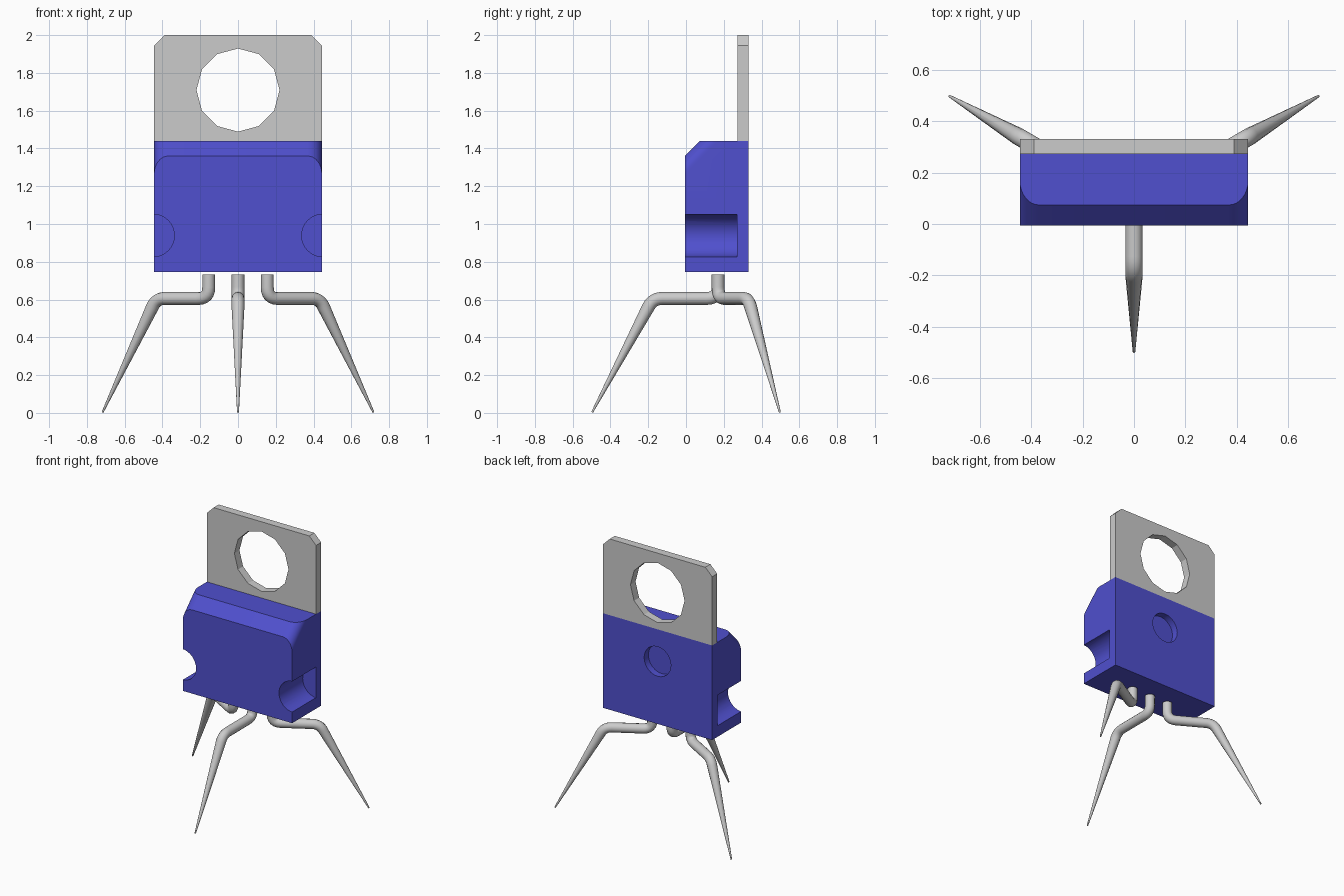
import bpy, bmesh, math
from mathutils import Vector

if "Cube" in bpy.data.objects:
    bpy.data.objects.remove(bpy.data.objects["Cube"])

W = 0.444                      # half width of body and tab
YF, YT, YB = -0.006, 0.272, 0.331   # body front, tab front, common back
ZB, ZT = 0.745, 1.44           # body bottom and top


def make_object(name, bm):
    bmesh.ops.recalc_face_normals(bm, faces=bm.faces[:])
    mesh = bpy.data.meshes.new(name)
    bm.to_mesh(mesh)
    bm.free()
    ob = bpy.data.objects.new(name, mesh)
    bpy.context.collection.objects.link(ob)
    return ob


def activate(ob):
    bpy.ops.object.select_all(action='DESELECT')
    ob.select_set(True)
    bpy.context.view_layer.objects.active = ob


def loft(name, rings):
    bm = bmesh.new()
    rows = [[bm.verts.new(p) for p in ring] for ring in rings]
    n = len(rows[0])
    for a, b in zip(rows, rows[1:]):
        for i in range(n):
            bm.faces.new((a[i], a[(i + 1) % n], b[(i + 1) % n], b[i]))
    bm.faces.new(rows[0])
    bm.faces.new(rows[-1])
    return make_object(name, bm)


def drill(ob, x, z, r, y0, y1, sides):
    """Cut a round hole running along y."""
    circle = [(x + r * math.cos(2 * math.pi * i / sides),
               z + r * math.sin(2 * math.pi * i / sides)) for i in range(sides)]
    cutter = loft("hole_cutter", [[(cx, y, cz) for cx, cz in circle] for y in (y0, y1)])
    cutter.hide_render = True
    mod = ob.modifiers.new("hole", 'BOOLEAN')
    mod.operation, mod.solver, mod.object = 'DIFFERENCE', 'EXACT', cutter
    activate(ob)
    bpy.ops.object.modifier_apply(modifier=mod.name)
    bpy.data.objects.remove(cutter, do_unlink=True)


# Body: profile with a top front chamfer that grows in an arc toward both sides
R = 0.075
half = []
for i in range(9):
    a = math.radians(90 * i / 8)
    half.append((W - R + R * math.sin(a), 0.08 + 0.095 * (1 - math.cos(a))))
columns = [(-x, c) for x, c in reversed(half)] + half
body = loft("body", [[(x, YB, ZB), (x, YB, ZT), (x, YF + c, ZT), (x, YF, ZT - c), (x, YF, ZB)]
                     for x, c in columns])

# Side notches and the shallow round mark on the back
for s in (-1, 1):
    drill(body, s * (W + 0.006), 0.939, 0.113, YF - 0.1, 0.27, 32)
drill(body, 0, 1.204, 0.109, YB - 0.05, YB + 0.1, 24)
blue = bpy.data.materials.new("blue_plastic")
blue.diffuse_color = (0.08, 0.08, 0.62, 1)
blue.use_nodes = True
blue.node_tree.nodes["Principled BSDF"].inputs["Base Color"].default_value = blue.diffuse_color
body.data.materials.append(blue)
activate(body)
bpy.ops.object.shade_smooth_by_angle(angle=math.radians(25))

# Metal tab with clipped corners and a twelve-sided hole
C = 0.055
outline = [(-W, ZT), (W, ZT), (W, 2 - C), (W - C, 2), (C - W, 2), (-W, 2 - C)]
tab = loft("mounting_tab", [[(x, y, z) for x, z in outline] for y in (YT, YB)])
drill(tab, 0, 1.709, 0.22, YT - 0.1, YB + 0.1, 12)


def leg(name, corners, radius=0.034, tip=0.005):
    """Bent wire: vertical stub, horizontal run, then a tapering foot."""
    a, b, c, d = [Vector(p) for p in corners]
    pts = [(a, radius)]
    for prev, cur, nxt, size in ((a, b, c, 0.06), (b, c, d, 0.05)):
        p = cur + (prev - cur).normalized() * size
        q = cur + (nxt - cur).normalized() * size
        for i in range(7):
            t = i / 6
            pts.append((p * (1 - t) ** 2 + cur * 2 * t * (1 - t) + q * t * t, radius))
    pts.append((d, tip))
    curve = bpy.data.curves.new(name, 'CURVE')
    curve.dimensions = '3D'
    curve.bevel_depth = 1
    curve.bevel_resolution = 4
    curve.use_fill_caps = True
    spline = curve.splines.new('POLY')
    spline.points.add(len(pts) - 1)
    for sp, (co, r) in zip(spline.points, pts):
        sp.co = (*co, 1)
        sp.radius = r
    ob = bpy.data.objects.new(name, curve)
    bpy.context.collection.objects.link(ob)
    activate(ob)
    bpy.ops.object.convert(target='MESH')
    ob = bpy.context.object
    bpy.ops.object.shade_smooth_by_angle(angle=math.radians(40))
    return ob


# Three legs: one forward, two splayed backward
Y, TOP, RUN = 0.17, 0.733, 0.606
leg("front_leg", [(0, Y, TOP), (0, Y, RUN), (0, -0.175, RUN), (0, -0.497, 0.003)])
for s, side in ((-1, "left"), (1, "right")):
    leg(side + "_back_leg", [(s * 0.155, Y, TOP), (s * 0.155, Y, RUN),
                             (s * 0.432, 0.33, RUN), (s * 0.717, 0.497, 0.003)])
